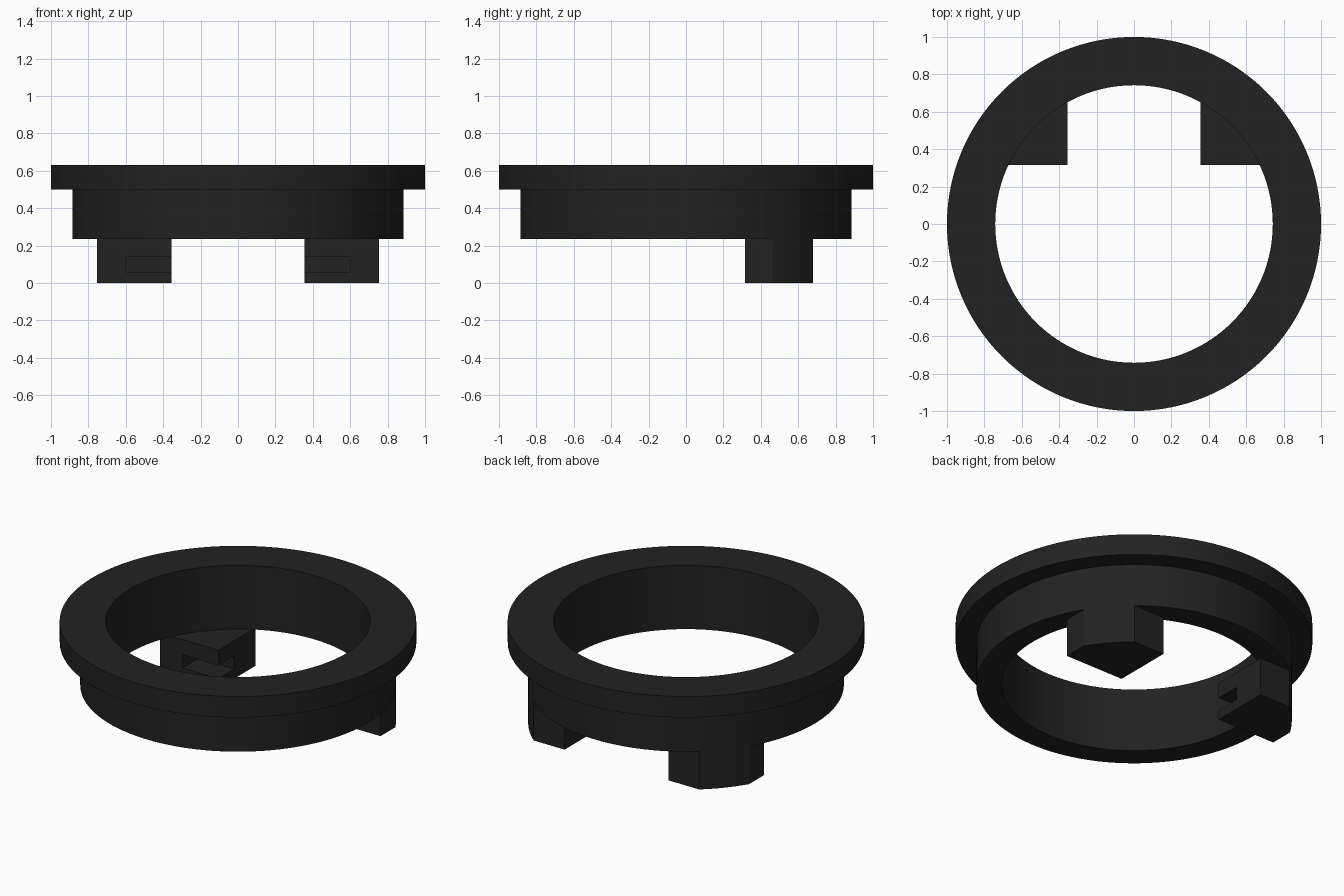
import bpy, bmesh, math

if "Cube" in bpy.data.objects:
    bpy.data.objects.remove(bpy.data.objects["Cube"])

black = bpy.data.materials.new("matte black")
black.diffuse_color = (0.016, 0.016, 0.016, 1)
black.use_nodes = True
black.node_tree.nodes["Principled BSDF"].inputs["Base Color"].default_value = black.diffuse_color


def make_object(name, bm):
    bmesh.ops.recalc_face_normals(bm, faces=bm.faces)
    mesh = bpy.data.meshes.new(name)
    bm.to_mesh(mesh)
    bm.free()
    mesh.materials.append(black)
    obj = bpy.data.objects.new(name, mesh)
    bpy.context.collection.objects.link(obj)
    return obj


def smooth(obj):
    bpy.ops.object.select_all(action='DESELECT')
    obj.select_set(True)
    bpy.context.view_layer.objects.active = obj
    bpy.ops.object.shade_smooth_by_angle(angle=math.radians(30))


def prism(name, outline, z0, z1):
    bm = bmesh.new()
    face = bm.faces.new([bm.verts.new((x, y, z0)) for x, y in outline])
    ext = bmesh.ops.extrude_face_region(bm, geom=[face])
    for v in ext["geom"]:
        if isinstance(v, bmesh.types.BMVert):
            v.co.z = z1
    return make_object(name, bm)


# Flanged ring: stepped cross-section swept around z
SEG = 128
BODY_R = 0.885
BASE_Z = 0.235
section = [(0.742, BASE_Z), (BODY_R, BASE_Z), (BODY_R, 0.50),
           (1.0, 0.50), (1.0, 0.63), (0.742, 0.63)]
bm = bmesh.new()
loops = []
for i in range(SEG):
    a = 2 * math.pi * i / SEG
    loops.append([bm.verts.new((r * math.cos(a), r * math.sin(a), z)) for r, z in section])
for i in range(SEG):
    a, b = loops[i], loops[(i + 1) % SEG]
    for j in range(len(section)):
        k = (j + 1) % len(section)
        bm.faces.new((a[j], b[j], b[k], a[k]))
smooth(make_object("flanged_ring", bm))

# Feet: square blocks whose outer corner follows the ring body
X0, X1, Y0, Y1 = 0.355, 0.755, 0.315, 0.68
start = math.acos(X1 / BODY_R)
end = math.asin(Y1 / BODY_R)
arc = [(BODY_R * math.cos(start + (end - start) * i / 8),
        BODY_R * math.sin(start + (end - start) * i / 8)) for i in range(9)]
outline = [(X0, Y0), (X1, Y0)] + arc + [(X0, Y1)]
# Slot opens to the front and to the inner side
slot = [(X0 - 0.1, Y0 - 0.1), (0.60, Y0 - 0.1), (0.60, 0.47), (X0 - 0.1, 0.47)]

for side, s in (("left", -1), ("right", 1)):
    foot = prism(side + "_foot", [(s * x, y) for x, y in outline], 0, BASE_Z)
    cutter = prism(side + "_slot_cutter", [(s * x, y) for x, y in slot], 0.06, 0.14)
    cut = foot.modifiers.new("slot", 'BOOLEAN')
    cut.operation = 'DIFFERENCE'
    cut.solver = 'EXACT'
    cut.object = cutter
    smooth(foot)
    bpy.ops.object.modifier_apply(modifier=cut.name)
    bpy.data.objects.remove(cutter)
